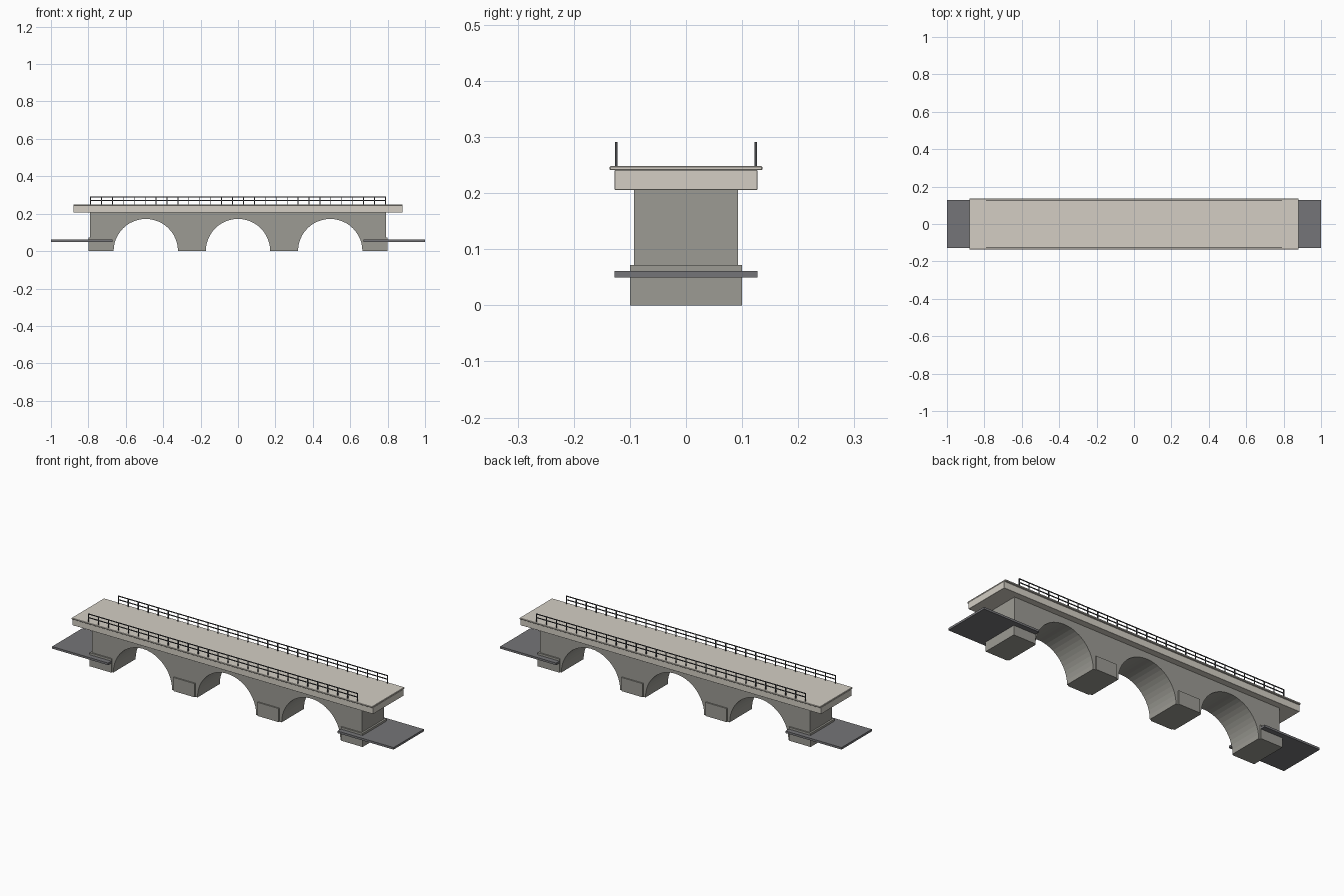
import bpy, bmesh, math

if "Cube" in bpy.data.objects:
    bpy.data.objects.remove(bpy.data.objects["Cube"])


def material(name, srgb):
    m = bpy.data.materials.new(name)
    lin = [((c / 255 + 0.055) / 1.055) ** 2.4 for c in srgb]
    m.diffuse_color = (*lin, 1)
    m.use_nodes = True
    m.node_tree.nodes["Principled BSDF"].inputs["Base Color"].default_value = m.diffuse_color
    return m


STONE = material("grey stone", (156, 155, 148))
DECK = material("pale deck", (211, 206, 196))
ROAD = material("asphalt", (117, 117, 120))
METAL = material("dark metal", (70, 71, 74))


def finish(name, bm, mat):
    bmesh.ops.recalc_face_normals(bm, faces=bm.faces)
    me = bpy.data.meshes.new(name)
    bm.to_mesh(me)
    bm.free()
    me.materials.append(mat)
    ob = bpy.data.objects.new(name, me)
    bpy.context.collection.objects.link(ob)
    return ob


def add_box(bm, x0, x1, y0, y1, z0, z1):
    verts = bmesh.ops.create_cube(bm, size=1)["verts"]
    for v in verts:
        v.co.x = x1 if v.co.x > 0 else x0
        v.co.y = y1 if v.co.y > 0 else y0
        v.co.z = z1 if v.co.z > 0 else z0


def box(name, mat, *dims, bevel=0.0):
    bm = bmesh.new()
    add_box(bm, *dims)
    ob = finish(name, bm, mat)
    if bevel:
        b = ob.modifiers.new("bevel", "BEVEL")
        b.width, b.segments = bevel, 1
    return ob


# Arcade wall: one profile with three semicircular openings, extruded in y
HALF, WALL_Y, WALL_Z = 0.79, 0.093, 0.207
SPAN, RADIUS, SEGS = 0.493, 0.172, 24
profile = [(-HALF, WALL_Z), (-HALF, 0)]
for cx in (-SPAN, 0, SPAN):
    for i in range(SEGS + 1):
        a = math.pi * (1 - i / SEGS)
        profile.append((cx + RADIUS * math.cos(a), RADIUS * math.sin(a)))
profile += [(HALF, 0), (HALF, WALL_Z)]
bm = bmesh.new()
face = bm.faces.new([bm.verts.new((x, -WALL_Y, z)) for x, z in profile])
ext = bmesh.ops.extrude_face_region(bm, geom=[face])["geom"]
bmesh.ops.translate(bm, vec=(0, 2 * WALL_Y, 0),
                    verts=[g for g in ext if isinstance(g, bmesh.types.BMVert)])
finish("arcade_wall", bm, STONE)

# Pier and abutment footings, slightly proud of the wall
for s, side in ((-1, "left"), (1, "right")):
    c = s * SPAN / 2
    box(side + "_pier_footing", STONE, c - 0.062, c + 0.062, -0.1, 0.1, 0, 0.072)
    x0, x1 = sorted((s * 0.672, s * 0.8))
    box(side + "_abutment_footing", STONE, x0, x1, -0.1, 0.1, 0, 0.072)
    # Low road plate running out from the abutment
    x0, x1 = sorted((s * 0.672, s))
    box(side + "_road_plate", ROAD, x0, x1, -0.127, 0.127, 0.05, 0.061)

# Deck slab and overhanging cap
box("deck_slab", DECK, -0.88, 0.88, -0.127, 0.127, 0.206, 0.241, bevel=0.0006)
box("deck_cap", DECK, -0.88, 0.88, -0.136, 0.136, 0.241, 0.248, bevel=0.0012)

# Railings: 28 posts and two rails on each side
POSTS, T = 28, 0.002
for s, side in ((-1, "front"), (1, "back")):
    y = s * 0.1245
    bm = bmesh.new()
    for i in range(POSTS):
        x = -HALF + T + i * (2 * HALF - 2 * T) / (POSTS - 1)
        add_box(bm, x - T, x + T, y - T, y + T, 0.246, 0.29)
    for z in (0.289, 0.27):
        add_box(bm, -HALF, HALF, y - T, y + T, z - T, z + T)
    finish(side + "_railing", bm, METAL)
